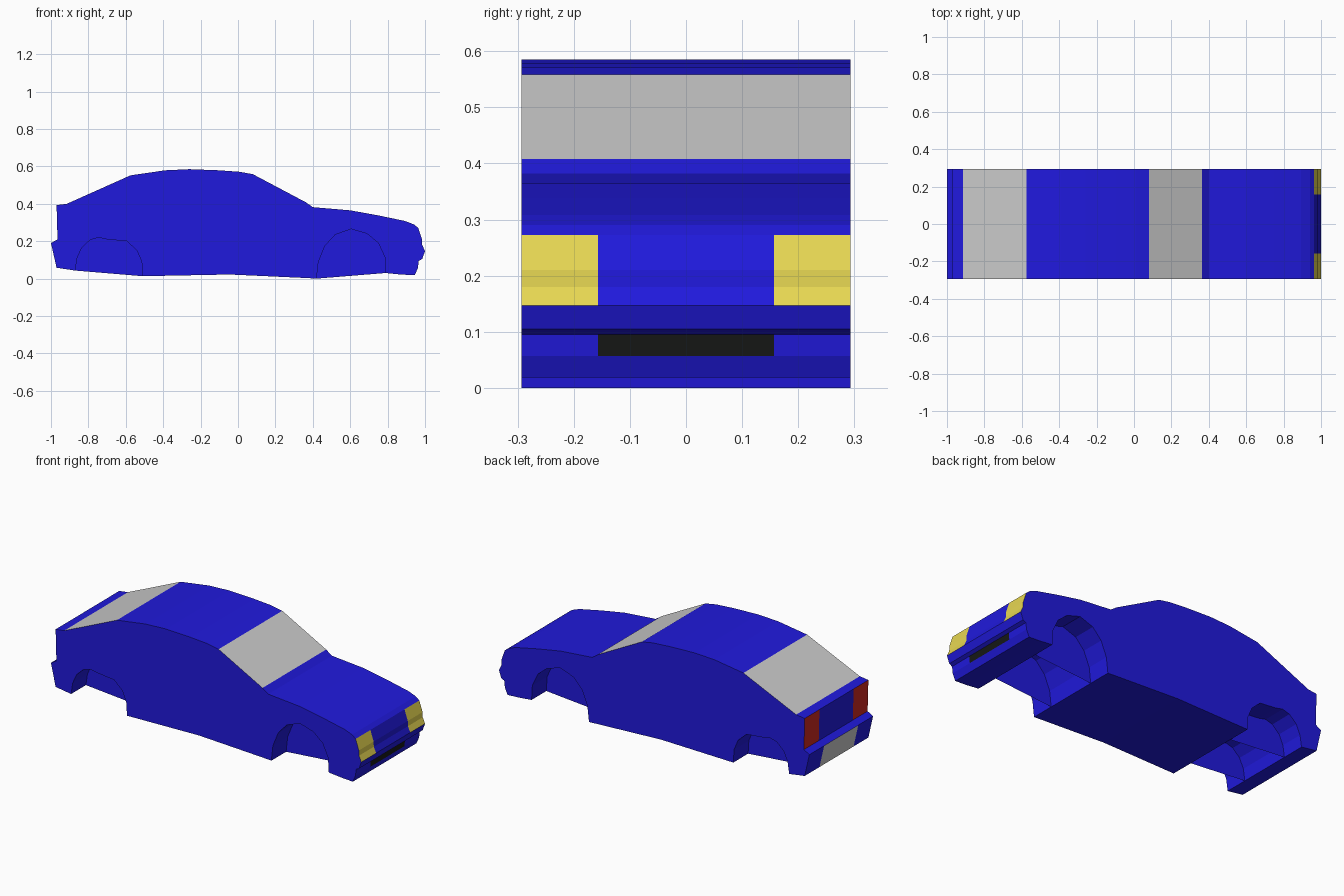
import bpy, bmesh

if "Cube" in bpy.data.objects:
    bpy.data.objects.remove(bpy.data.objects["Cube"])

W, S = 0.293, 0.157          # half width, and the line where lamps and wheel wells end


def material(name, rgb):
    m = bpy.data.materials.new(name)
    m.diffuse_color = (*rgb, 1)
    m.use_nodes = True
    m.node_tree.nodes["Principled BSDF"].inputs["Base Color"].default_value = m.diffuse_color
    return m


BLUE = material("blue_paint", (0.0145, 0.010, 0.72))
YELLOW = material("yellow_lamp", (0.80, 0.68, 0.085))
RED = material("red_lamp", (0.62, 0.022, 0.015))
BLACK = material("black_grille", (0.008, 0.009, 0.008))

# Side profile (x, z), running clockwise from the tail over the roof
upper = [(-0.97, 0.393), (-0.915, 0.40), (-0.575, 0.552), (-0.39, 0.579), (-0.26, 0.585),
         (-0.10, 0.579), (0.01, 0.571), (0.08, 0.558), (0.363, 0.408), (0.40, 0.382),
         (0.60, 0.365), (0.75, 0.338), (0.893, 0.308), (0.94, 0.29), (0.963, 0.272)]
nose = [(0.984, 0.21), (0.985, 0.18), (1.0, 0.147), (0.985, 0.105), (0.966, 0.095),
        (0.962, 0.057), (0.945, 0.018), (0.87, 0.022)]
front_arch = [(0.79, 0.03), (0.785, 0.115), (0.75, 0.19), (0.69, 0.24), (0.605, 0.265),
              (0.52, 0.235), (0.465, 0.175), (0.43, 0.09), (0.42, 0.0)]
floor = [(0.37, 0.003), (-0.045, 0.022)]
rear_arch = [(-0.51, 0.013), (-0.515, 0.09), (-0.54, 0.15), (-0.595, 0.20), (-0.70, 0.21),
             (-0.745, 0.22), (-0.79, 0.207), (-0.835, 0.165), (-0.86, 0.11), (-0.87, 0.043)]
tail = [(-0.97, 0.058), (-1.0, 0.19), (-0.965, 0.21)]
profile = upper + nose + front_arch + floor + rear_arch + tail

# Coloured panels: profile point where the strip starts -> (centre part, outer part)
special = {i: ("body_shell", "headlights") for i in (14, 15, 16)}
special[1] = ("rear_window", "rear_window")
special[7] = ("windshield", "windshield")
special[19] = ("grille", "body_shell")
last = len(profile) - 1
special[last - 2] = ("rear_plate", "body_shell")
special[last] = ("body_shell", "taillights")

faces = {}


def add(part, pts):
    faces.setdefault(part, []).append(pts)


# Strips across the width
for i, (x0, z0) in enumerate(profile):
    x1, z1 = profile[(i + 1) % len(profile)]
    centre, outer = special.get(i, ("body_shell", "body_shell"))
    for a, b, part in ((-W, -S, outer), (-S, S, centre), (S, W, outer)):
        add(part, [(x0, a, z0), (x1, a, z1), (x1, b, z1), (x0, b, z0)])

# Flat sides of the body and inner walls of the wheel wells
for outline, y, part in ((profile, W, "body_shell"),
                         (front_arch[::-1], S, "front_wheel_well_walls"),
                         (rear_arch[::-1], S, "rear_wheel_well_walls")):
    add(part, [(x, y, z) for x, z in outline])
    add(part, [(x, -y, z) for x, z in reversed(outline)])

colours = {"headlights": YELLOW, "taillights": RED, "grille": BLACK,
           "rear_window": None, "windshield": None, "rear_plate": None}

# One object per part
for part, polys in faces.items():
    bm = bmesh.new()
    for pts in polys:
        bm.faces.new([bm.verts.new(p) for p in pts])
    bmesh.ops.remove_doubles(bm, verts=bm.verts, dist=1e-5)
    bmesh.ops.triangulate(bm, faces=[f for f in bm.faces if len(f.verts) > 4])
    me = bpy.data.meshes.new(part)
    bm.to_mesh(me)
    bm.free()
    mat = colours.get(part, BLUE)
    if mat:
        me.materials.append(mat)
    bpy.context.collection.objects.link(bpy.data.objects.new(part, me))
